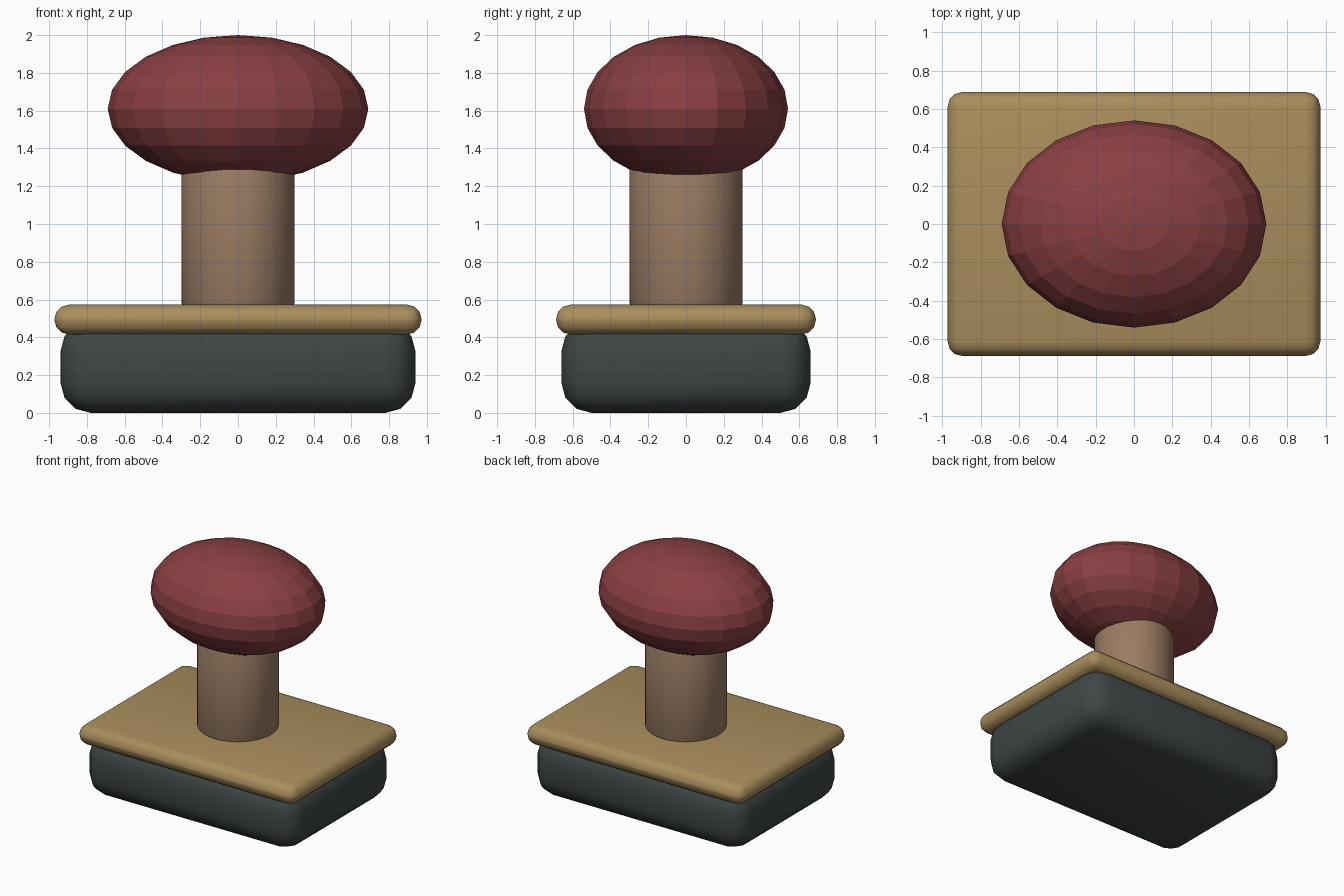
import bpy
import math

if "Cube" in bpy.data.objects:
    bpy.data.objects.remove(bpy.data.objects["Cube"])


def finish(obj, name, color, smooth=True):
    obj.name = name
    mat = bpy.data.materials.new(name + "_colour")
    mat.diffuse_color = (*color, 1)
    mat.use_nodes = True
    mat.node_tree.nodes["Principled BSDF"].inputs["Base Color"].default_value = mat.diffuse_color
    obj.data.materials.append(mat)
    if smooth:
        bpy.ops.object.shade_smooth_by_angle(angle=math.radians(40))
    return obj


def bevel(obj, width, segments):
    mod = obj.modifiers.new("rounding", 'BEVEL')
    mod.width = width
    mod.segments = segments
    mod.limit_method = 'ANGLE'
    mod.angle_limit = math.radians(40)
    bpy.ops.object.modifier_apply(modifier=mod.name)


def rounded_box(name, half_x, half_y, z0, z1, radius, segments, color):
    bpy.ops.mesh.primitive_cube_add(size=2, location=(0, 0, (z0 + z1) / 2))
    obj = bpy.context.object
    obj.scale = (half_x, half_y, (z1 - z0) / 2)
    bpy.ops.object.transform_apply(location=False, rotation=False, scale=True)
    bevel(obj, radius, segments)
    return finish(obj, name, color)


# Soft dark block and the wooden plate above it
rounded_box("base_block", 0.94, 0.66, 0.0, 0.485, 0.16, 3, (0.05, 0.06, 0.06))
rounded_box("mount_plate", 0.972, 0.688, 0.415, 0.573, 0.077, 3, (0.40, 0.27, 0.11))

# Round handle stem, with a fine rounded rim
bpy.ops.mesh.primitive_cylinder_add(vertices=32, radius=0.3, depth=0.78, location=(0, 0, 0.95))
stem = bpy.context.object
bevel(stem, 0.025, 2)
finish(stem, "handle_stem", (0.32, 0.20, 0.125))

# Faceted oval knob
bpy.ops.mesh.primitive_uv_sphere_add(segments=20, ring_count=12, radius=1, location=(0, 0, 1.61))
knob = bpy.context.object
knob.scale = (0.69, 0.54, 0.39)
bpy.ops.object.transform_apply(location=False, rotation=False, scale=True)
finish(knob, "handle_knob", (0.25, 0.05, 0.055), smooth=False)
